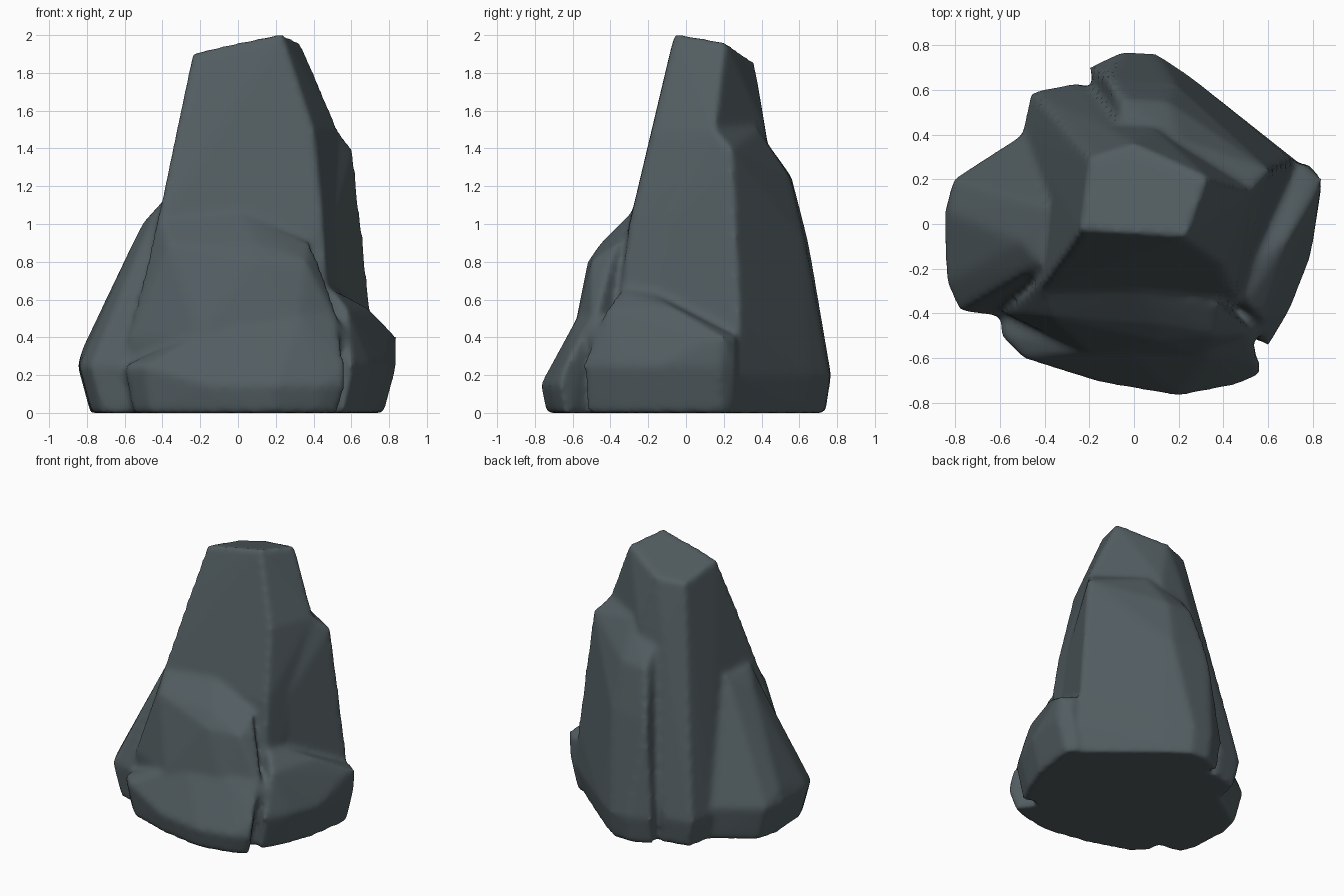
import bpy
import bmesh

cube = bpy.data.objects.get("Cube")
if cube:
    bpy.data.objects.remove(cube, do_unlink=True)


def make_material(name, colour):
    material = bpy.data.materials.new(name)
    material.use_nodes = True
    material.diffuse_color = colour
    shader = next(node for node in material.node_tree.nodes if node.type == "BSDF_PRINCIPLED")
    shader.inputs["Base Color"].default_value = colour
    return material


def level(height, *outline):
    """Corners that share one height."""
    return [(x, y, height) for x, y in outline]


def crown(*outline):
    """Corners on the tilted plane that cuts off the summit."""
    return [(x, y, 1.95 + x / 5 - y / 4) for x, y in outline]


def add_chunk(target, *levels):
    """Add a convex stone that stands on the ground and is rooted on the centre axis."""
    points = [point for corners in levels for point in corners]
    lowest = min(z for x, y, z in points)
    summit = max(z for x, y, z in points)
    # Low corners are repeated on the ground, drawn slightly inward
    feet = [(x * .92, y * .96, 0) for x, y, z in points if z <= lowest * 2]
    axis = [(0, 0, 0), (0, 0, summit * .9)]
    corners = [target.verts.new(point) for point in points + feet + axis]
    hull = bmesh.ops.convex_hull(target, input=corners)
    unused = hull["geom_interior"] + hull["geom_unused"]
    loose = {item for item in unused if isinstance(item, bmesh.types.BMVert)}
    bmesh.ops.delete(target, geom=list(loose), context="VERTS")


builder = bmesh.new()

# Tall central pillar with a sloping flat crown
add_chunk(
    builder,
    crown((-.24, -.03), (-.2, .3), (0, .36), (.33, .21), (.23, -.06)),
    level(1.8, (.4, .18)),
    level(1.5, (-.32, -.16), (.4, -.18), (.53, .15), (.1, .42), (-.1, .42)),
    level(1, (-.43, -.3), (.45, -.3)),
    level(.2, (-.5, -.4), (.5, -.4), (.6, .25), (-.46, .59), (-.25, .63), (-.5, .4)),
)

# Broad back slab with a sharp ridge at its side
add_chunk(
    builder,
    level(1.5, (.53, .15), (.2, .38)),
    level(1.4, (-.05, .43), (.12, .45), (.61, .24)),
    level(1.25, (-.05, .56), (.15, .55)),
    level(.9, (-.12, .65), (.18, .63), (.48, -.2)),
    level(.5, (.71, .28)),
    level(.2, (-.2, .7), (-.05, .77), (.1, .76), (.25, .66), (.73, .28), (.5, -.3)),
)

# Peaked buttress on the right
add_chunk(
    builder,
    level(1.1, (-.4, .08), (-.42, -.18)),
    level(1, (-.51, -.08)),
    level(.7, (-.62, -.15), (-.61, .08)),
    level(.35, (-.82, .05), (-.8, -.2)),
    level(.25, (-.85, .05), (-.81, .2), (-.84, -.26), (-.78, -.39), (-.6, -.41), (-.5, .4)),
)

# Steep shoulder leaning on the front of the pillar
add_chunk(
    builder,
    level(1.07, (-.42, -.25), (0, -.28)),
    level(.9, (-.37, -.42), (.1, -.45), (.38, -.36)),
    level(.8, (.1, -.52), (.36, -.5), (.43, -.4)),
    level(.4, (-.58, -.4), (-.2, -.58), (.3, -.6), (.57, -.5)),
)

# Low ledge along the foot of the front, sloping up into the shoulder
add_chunk(
    builder,
    level(.5, (-.05, -.55), (.33, -.58), (.53, -.5)),
    level(.25, (-.6, -.4), (-.6, -.5), (-.5, -.6), (.57, -.64)),
    level(.15, (-.15, -.71), (.2, -.77), (.46, -.72), (.57, -.67)),
)

# Squat block on the left
add_chunk(
    builder,
    level(.65, (.5, -.35), (.5, -.2)),
    level(.55, (.7, -.05), (.58, -.42)),
    level(.4, (.84, .2), (.82, .1), (.76, .27)),
    level(.25, (.84, .18), (.79, -.15), (.7, -.38), (.6, -.55), (.78, .27)),
)

# Gather the chunks in one mesh
mesh = bpy.data.meshes.new("standing_rock")
bmesh.ops.recalc_face_normals(builder, faces=builder.faces)
builder.to_mesh(mesh)
builder.free()
mesh.materials.append(make_material("slate_grey", (.085, .11, .12, 1)))

rock = bpy.data.objects.new("standing_rock", mesh)
bpy.context.collection.objects.link(rock)

# Fuse the chunks into one skin and wear down the edges
fuse = rock.modifiers.new("fuse", "REMESH")
fuse.mode = "VOXEL"
fuse.voxel_size = .02
fuse.use_smooth_shade = True
wear = rock.modifiers.new("wear", "SMOOTH")
wear.factor = .5
wear.iterations = 9
